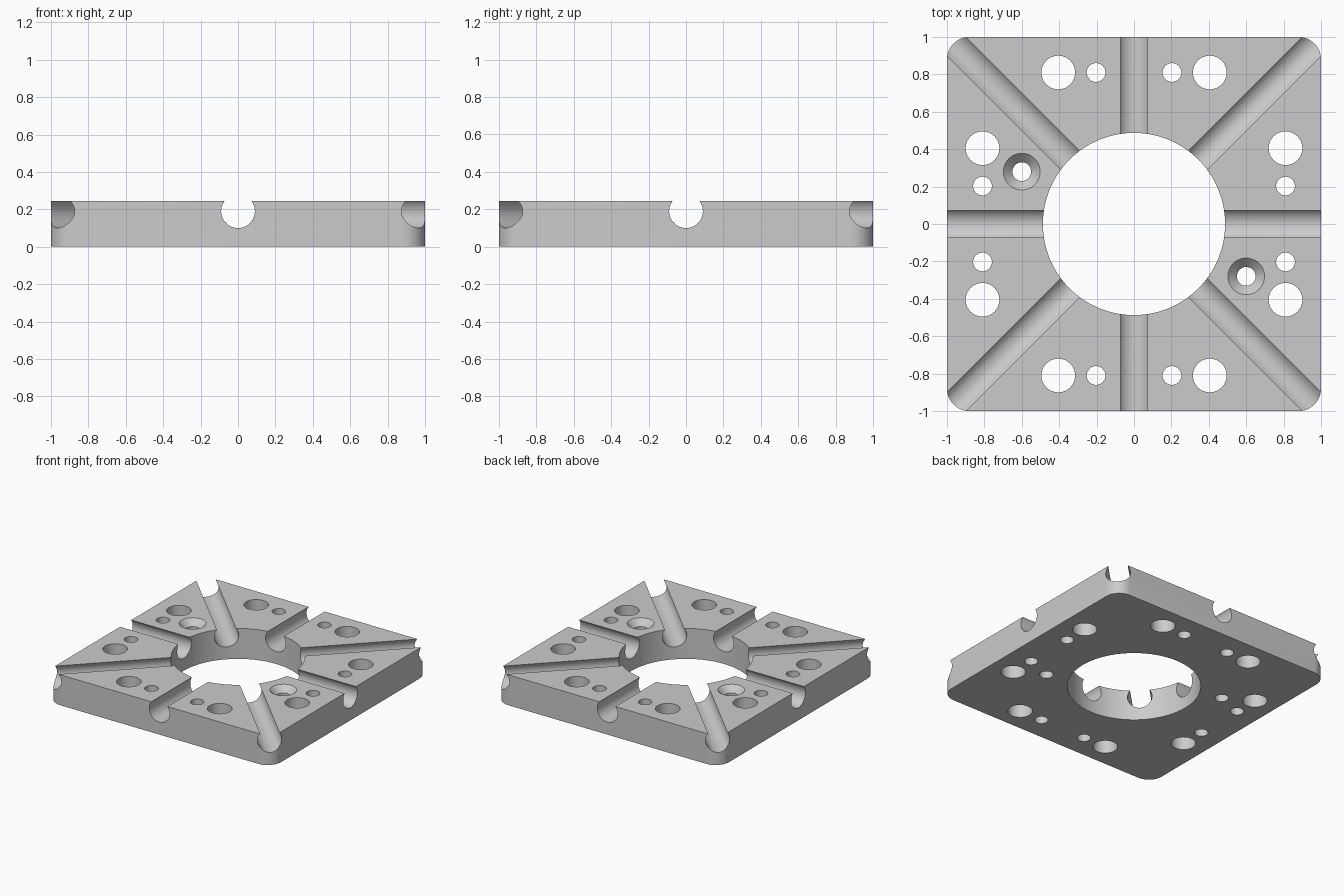
import bpy, bmesh, math
from mathutils import Matrix

if "Cube" in bpy.data.objects:
    bpy.data.objects.remove(bpy.data.objects["Cube"], do_unlink=True)

HEIGHT = 0.245
CORNER = 0.12
BORE_R = 0.487
GROOVE_R, GROOVE_Z = 0.09, 0.19
BIG_R, SMALL_R, SINK_R = 0.09, 0.05, 0.098

steel = bpy.data.materials.new("steel_grey")
steel.use_nodes = True
grey = (0.6, 0.6, 0.6, 1)
steel.diffuse_color = grey
steel.node_tree.nodes["Principled BSDF"].inputs["Base Color"].default_value = grey


def make_object(name, bm):
    mesh = bpy.data.meshes.new(name)
    bm.to_mesh(mesh)
    bm.free()
    mesh.materials.append(steel)
    obj = bpy.data.objects.new(name, mesh)
    bpy.context.collection.objects.link(obj)
    return obj


def cone(bm, r_bottom, r_top, depth, matrix, segments=48):
    bmesh.ops.create_cone(bm, cap_ends=True, segments=segments, radius1=r_bottom,
                          radius2=r_top, depth=depth, matrix=matrix)


def cut(target, bm, name):
    cutter = make_object(name, bm)
    cutter.hide_render = True
    mod = target.modifiers.new(name, 'BOOLEAN')
    mod.operation = 'DIFFERENCE'
    mod.solver = 'EXACT'
    mod.object = cutter
    return cutter


# Square plate with rounded vertical corners
bm = bmesh.new()
bmesh.ops.create_cube(bm, size=1, matrix=Matrix.Translation((0, 0, HEIGHT / 2))
                      @ Matrix.Diagonal((2, 2, HEIGHT, 1)))
uprights = [e for e in bm.edges if abs(e.verts[0].co.z - e.verts[1].co.z) > 0.1]
bmesh.ops.bevel(bm, geom=uprights, offset=CORNER, segments=12, profile=0.5, affect='EDGES')
plate = make_object("fixture_plate", bm)
cutters = []

# Central bore and the straight through holes around the rim
bm = bmesh.new()
cone(bm, BORE_R, BORE_R, 1, Matrix.Identity(4), 128)
for quarter in range(4):
    turn = Matrix.Rotation(quarter * math.pi / 2, 4, 'Z')
    for side in (-1, 1):
        for x, r in ((0.405, BIG_R), (0.203, SMALL_R)):
            cone(bm, r, r, 1, turn @ Matrix.Translation((side * x, 0.81, 0)))
cutters.append(cut(plate, bm, "hole_cutter"))

# Two countersunk screw holes
bm = bmesh.new()
sinks = bmesh.new()
flare = SINK_R - SMALL_R
for side in (-1, 1):
    x, y = side * 0.6, side * -0.28
    cone(bm, SMALL_R, SMALL_R, 1, Matrix.Translation((x, y, 0)))
    # The cone runs past the top face so the cut is clean
    cone(sinks, SMALL_R, SMALL_R + 2 * flare, 2 * flare, Matrix.Translation((x, y, HEIGHT)))
cutters.append(cut(plate, bm, "screw_hole_cutter"))
cutters.append(cut(plate, sinks, "countersink_cutter"))

# Eight radial round-bottomed grooves, cut as four through passes
for i in range(4):
    bm = bmesh.new()
    cone(bm, GROOVE_R, GROOVE_R, 4, Matrix.Translation((0, 0, GROOVE_Z))
         @ Matrix.Rotation(i * math.pi / 4, 4, 'Z') @ Matrix.Rotation(math.pi / 2, 4, 'Y'))
    cutters.append(cut(plate, bm, "groove_cutter"))

# Bake the cuts and drop the cutters
bpy.context.view_layer.update()
graph = bpy.context.evaluated_depsgraph_get()
plate_mesh = bpy.data.meshes.new_from_object(plate.evaluated_get(graph))
plate.modifiers.clear()
plate.data = plate_mesh
plate_mesh.name = "fixture_plate"
for cutter in cutters:
    bpy.data.objects.remove(cutter, do_unlink=True)
plate_mesh.materials.clear()
plate_mesh.materials.append(steel)
for face in plate_mesh.polygons:
    face.material_index = 0

# Smooth the round walls, keep machined edges crisp
bpy.ops.object.select_all(action='DESELECT')
plate.select_set(True)
bpy.context.view_layer.objects.active = plate
bpy.ops.object.shade_smooth_by_angle(angle=math.radians(30))
